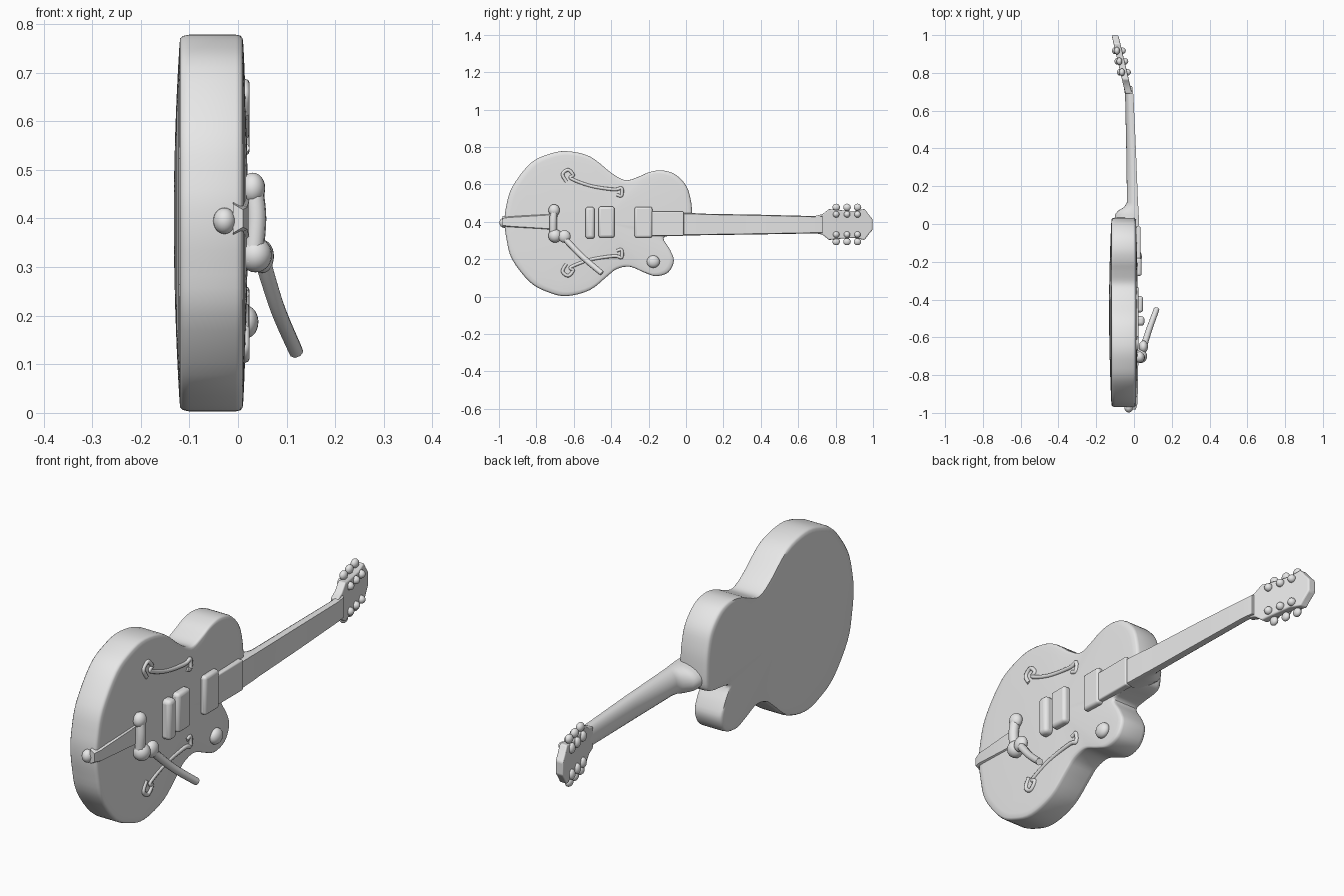
import bpy, bmesh, math
from mathutils import Vector

if "Cube" in bpy.data.objects:
    bpy.data.objects.remove(bpy.data.objects["Cube"])

grey = bpy.data.materials.new("plain grey")
grey.diffuse_color = (0.8, 0.8, 0.8, 1)
grey.use_nodes = True
grey.node_tree.nodes["Principled BSDF"].inputs["Base Color"].default_value = grey.diffuse_color


def finish(ob, angle=40, bevel=0.0):
    if not ob.data.materials:
        ob.data.materials.append(grey)
    if bevel:
        m = ob.modifiers.new("round", 'BEVEL')
        m.width, m.segments = bevel, 3
    bpy.ops.object.select_all(action='DESELECT')
    ob.select_set(True)
    bpy.context.view_layer.objects.active = ob
    bpy.ops.object.shade_smooth_by_angle(angle=math.radians(angle))
    return ob


def loft(name, rings, angle=40, bevel=0.0):
    """Skin closed rings of equal length and cap both ends."""
    bm = bmesh.new()
    vs = [[bm.verts.new(p) for p in r] for r in rings]
    n = len(vs[0])
    for a, b in zip(vs, vs[1:]):
        for i in range(n):
            bm.faces.new((a[i], a[(i + 1) % n], b[(i + 1) % n], b[i]))
    bm.faces.new(vs[0])
    bm.faces.new(vs[-1])
    bmesh.ops.recalc_face_normals(bm, faces=bm.faces)
    me = bpy.data.meshes.new(name)
    bm.to_mesh(me)
    bm.free()
    ob = bpy.data.objects.new(name, me)
    bpy.context.collection.objects.link(ob)
    return finish(ob, angle, bevel)


def spline(pts, steps, closed):
    """Catmull-Rom curve through the points."""
    pts = [Vector(p) for p in pts]
    n, out = len(pts), []
    pick = (lambda i: pts[i % n]) if closed else (lambda i: pts[max(0, min(n - 1, i))])
    for i in range(n if closed else n - 1):
        a, b, c, d = (pick(i + k) for k in (-1, 0, 1, 2))
        for k in range(steps):
            t = k / steps
            out.append(0.5 * (2 * b + (c - a) * t + (2 * a - 5 * b + 4 * c - d) * t * t
                              + (3 * b - a - 3 * c + d) * t ** 3))
    return out if closed else out + [pts[-1]]


def box(name, x, y, z, bevel=0.01):
    ring = lambda xx: [(xx, y[0], z[0]), (xx, y[1], z[0]), (xx, y[1], z[1]), (xx, y[0], z[1])]
    return loft(name, [ring(x[0]), ring(x[1])], 50, bevel)


def ball(name, loc, scale, rot=0.0):
    bpy.ops.mesh.primitive_uv_sphere_add(segments=20, ring_count=12, radius=1, location=loc,
                                         rotation=(0, 0, rot))
    ob = bpy.context.object
    ob.name, ob.scale = name, scale
    return finish(ob, 80)


def tube(name, pts, radii):
    path = spline(pts, 6, False)
    cu = bpy.data.curves.new(name, 'CURVE')
    cu.dimensions, cu.bevel_depth, cu.bevel_resolution, cu.use_fill_caps = '3D', 1, 2, True
    sp = cu.splines.new('POLY')
    sp.points.add(len(path) - 1)
    for i, p in enumerate(path):
        sp.points[i].co = (*p, 1)
        sp.points[i].radius = radii[0] + (radii[1] - radii[0]) * i / (len(path) - 1)
    cu.materials.append(grey)
    ob = bpy.data.objects.new(name, cu)
    bpy.context.collection.objects.link(ob)
    for s in sp.id_data.splines:
        s.use_smooth = True
    return ob


# Hollow body: (y, z) outline with one cutaway, gently domed front and back
outline = [(-.97, .40), (-.962, .48), (-.93, .585), (-.835, .71), (-.74, .76), (-.64, .778),
           (-.515, .75), (-.41, .67), (-.355, .634), (-.31, .623), (-.25, .643), (-.195, .666),
           (-.13, .675), (-.06, .655), (0, .595), (.025, .52), (.033, .44), (.03, .36),
           (0, .337), (-.07, .328), (-.12, .312), (-.085, .25), (-.065, .19), (-.095, .13),
           (-.16, .11), (-.22, .128), (-.30, .16), (-.37, .148), (-.42, .11), (-.515, .035),
           (-.64, .003), (-.74, .025), (-.835, .078), (-.93, .20), (-.96, .31)]
edge = spline(outline, 4, True)
centre = Vector((-.45, .40))


def body_ring(s, x):
    return [(x, *(centre + (p - centre) * s)) for p in edge]


dome = [.05, .25, .45, .65, .83, .94]
rings = [body_ring(s, -.119 - .013 * (1 - s * s)) for s in dome]
rings += [body_ring(s, x) for s, x in ((.98, -.119), (.993, -.113), (1, -.10), (1, -.005),
                                       (.994, .005), (.98, .0095))]
rings += [body_ring(s, .010 + .010 * (1 - s * s)) for s in reversed(dome)]
loft("body", rings, 50)


# Neck: rounded back, flat fingerboard side, tapering toward the head
def neck_ring(y, front, back, low, high):
    mid, half = (low + high) / 2, (high - low) / 2
    k = front - 0.016
    pts = [(front, y, low + .004), (front, y, high - .004), (k, y, high)]
    pts += [(k + (back - k) * math.sin(a), y, mid + half * math.cos(a))
            for a in (math.pi * i / 12 for i in range(1, 12))]
    return pts + [(k, y, low)]


loft("neck", [neck_ring(*r) for r in (
    (-.02, .028, -.10, .327, .447), (.05, .025, -.10, .328, .446), (.07, .024, -.085, .328, .445),
    (.09, .023, -.052, .329, .444), (.115, .021, -.037, .329, .443), (.40, .010, -.041, .333, .438),
    (.68, -.003, -.047, .338, .431), (.73, -.010, -.055, .338, .432))])
box("fingerboard_end", (0, .034), (-.20, -.012), (.325, .455), .006)
box("neck_pickup", (0, .04), (-.275, -.18), (.315, .48), .012)

# Headstock: flared plate tilted backward
head_half = [(.69, .046), (.73, .055), (.765, .083), (.80, .078), (.90, .072), (.955, .083),
             (.975, .055), (.998, .028)]
head = [(y, .386 + w) for y, w in head_half] + [(y, .386 - w) for y, w in reversed(head_half)]
tilt = lambda y: -.012 - .235 * (y - .69)
loft("headstock", [[(tilt(y) + d, y, z) for y, z in head] for d in (-.034, .002)], 40, .006)

# Three tuners per side, each with a post, a rear gear and a knob
for y in (.803, .861, .917):
    for side in (-1, 1):
        x = tilt(y)
        ball("tuner_post", (x + .004, y, .386 + side * .054), (.018, .017, .017))
        ball("tuner_gear", (x - .038, y, .386 + side * .056), (.013, .017, .022))
        ball("tuner_knob", (x - .025, y, .386 + side * .092), (.015, .02, .019))

# Bridge pickup, bridge and control knob
box("bridge_pickup", (.005, .048), (-.468, -.382), (.315, .482), .014)
box("bridge", (.005, .055), (-.538, -.488), (.31, .48), .016)
ball("control_knob", (.018, -.175, .187), (.024, .035, .033))

# Tailpiece: tapered strap wrapping the end, cross bar and end pin
loft("tailpiece_strap", [[(-.01, y, .40 - w), (x, y, .40 - w * .6), (x, y, .40 + w * .6),
                          (-.01, y, .40 + w)]
                         for y, w, x in ((-.982, .03, .010), (-.95, .038, .019),
                                         (-.72, .062, .023))], 40)
ball("end_pin", (-.028, -.972, .395), (.023, .026, .027))
tube("tailpiece_bar", [(.03, -.705, .47), (.038, -.71, .40), (.03, -.71, .31)], (.021, .021))
ball("tailpiece_post", (.03, -.705, .462), (.026, .03, .032))
ball("arm_pivot", (.036, -.70, .325), (.034, .036, .036))
ball("arm_joint", (.05, -.65, .322), (.024, .033, .034))

# Vibrato arm swinging out from the front
tube("vibrato_arm", [(.048, -.66, .325), (.062, -.615, .275), (.085, -.545, .205),
                     (.12, -.45, .125)], (.018, .015))

# Curled sound holes, mirrored about the body axis
hole = [(-.64, .615), (-.66, .655), (-.63, .678), (-.603, .65), (-.615, .632), (-.51, .592),
        (-.385, .573), (-.345, .58), (-.345, .54), (-.37, .545)]
for name, flip in (("upper_sound_hole", False), ("lower_sound_hole", True)):
    tube(name, [(.015, y, .79 - z if flip else z) for y, z in hole], (.009, .009))
